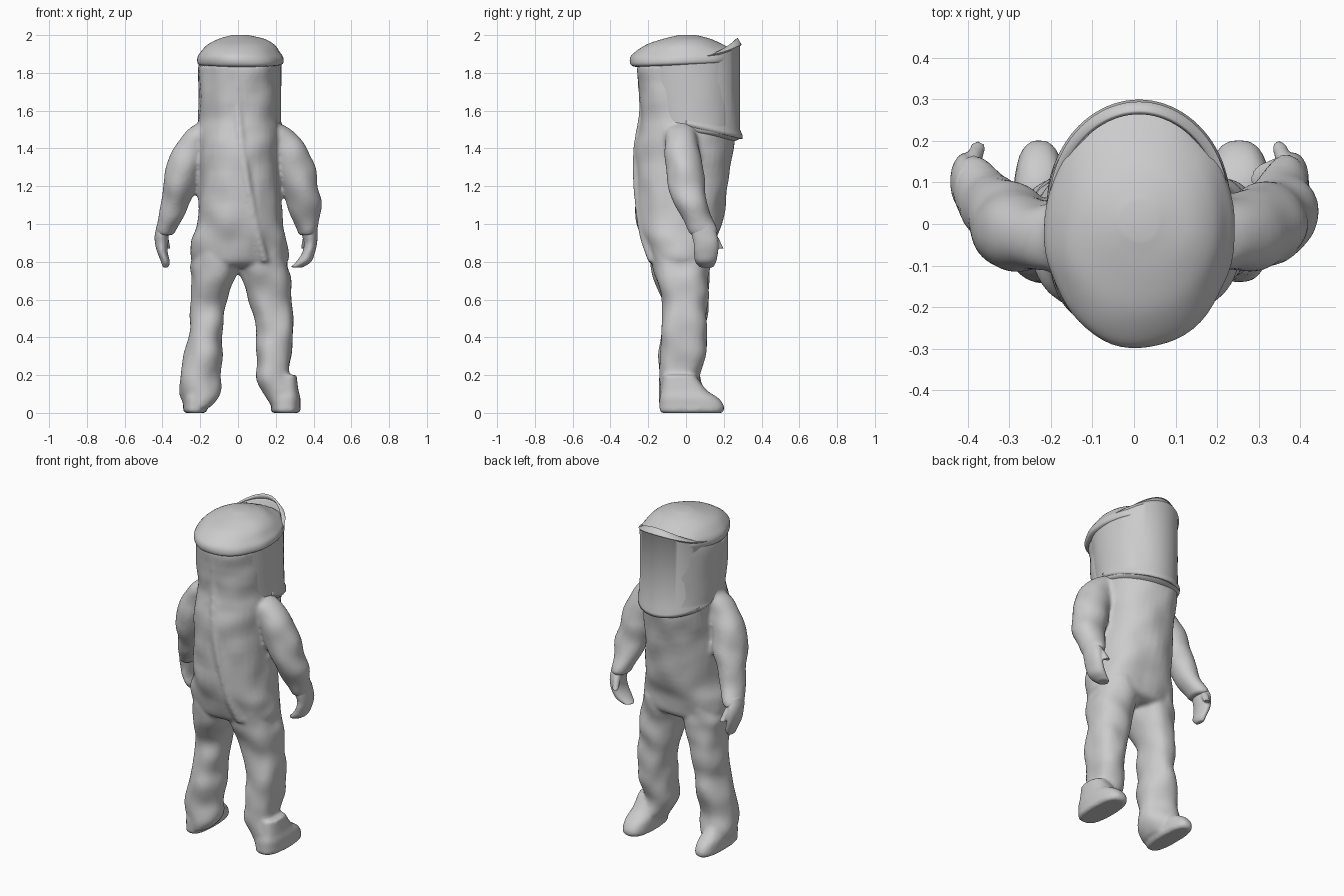
import bpy, bmesh, math
from mathutils import Vector, noise

cube = bpy.data.objects.get("Cube")
if cube:
    bpy.data.objects.remove(cube, do_unlink=True)

GREY = (0.6, 0.6, 0.6, 1)
material = bpy.data.materials.new("suit grey")
material.use_nodes = True
material.diffuse_color = GREY
material.node_tree.nodes["Principled BSDF"].inputs["Base Color"].default_value = GREY


def blend(before, start, end, after, t):
    """Hermite interpolation of one ring value."""
    slope_in, slope_out = (end - before) / 2, (after - start) / 2
    ease = t * t * (3 - 2 * t)
    rest = 1 - t
    return start + (end - start) * ease + slope_in * t * rest * rest - slope_out * t * t * rest


def signed_power(value, power):
    return math.copysign(abs(value) ** power, value)


def loft(bm, rings, fold=0.0, steps=5, sides=40, power=1.0):
    """Skin rings given as z, x min, x max, y min, y max and optional tilt."""
    rings = [tuple(ring) + (0,) * (6 - len(ring)) for ring in rings]
    padded = [rings[0]] + rings + [rings[-1]]
    dense = []
    for i in range(len(rings) - 1):
        for step in range(steps):
            dense.append([blend(*values, step / steps) for values in zip(*padded[i:i + 4])])
    dense.append(rings[-1])
    loops = []
    for z, x_min, x_max, y_min, y_max, tilt in dense:
        center = Vector(((x_min + x_max) / 2, (y_min + y_max) / 2, z))
        half_x, half_y = (x_max - x_min) / 2, (y_max - y_min) / 2
        loop = []
        for k in range(sides):
            angle = math.tau * k / sides
            outward = Vector((math.cos(angle), math.sin(angle), 0))
            dx, dy = signed_power(outward.x, power), signed_power(outward.y, power)
            point = center + Vector((half_x * dx, half_y * dy, tilt * half_y * dy))
            loop.append(bm.verts.new(point + outward * fold * noise.noise(point * 8)))
        loops.append(loop)
    for low, high in zip(loops, loops[1:]):
        for k in range(sides):
            n = (k + 1) % sides
            bm.faces.new((low[k], low[n], high[n], high[k]))
    bm.faces.new(loops[0])
    bm.faces.new(loops[-1])


def split_sides(rows):
    """Rows hold z, right outer, right inner, left inner, left outer, y min, y max."""
    right = [(z, -r_out, -r_in, back, front) for z, r_out, r_in, l_in, l_out, back, front in rows]
    left = [(z, l_in, l_out, back, front) for z, r_out, r_in, l_in, l_out, back, front in rows]
    return right, left


def finish(name, bm, angle=50):
    bmesh.ops.recalc_face_normals(bm, faces=bm.faces[:])
    mesh = bpy.data.meshes.new(name)
    bm.to_mesh(mesh)
    bm.free()
    mesh.materials.append(material)
    obj = bpy.data.objects.new(name, mesh)
    bpy.context.collection.objects.link(obj)
    bpy.ops.object.select_all(action="DESELECT")
    obj.select_set(True)
    bpy.context.view_layer.objects.active = obj
    bpy.ops.object.shade_smooth_by_angle(angle=math.radians(angle))
    return obj


def melt(obj, voxel, rounds):
    """Fuse overlapping volumes into one soft cloth surface."""
    remesh = obj.modifiers.new("fuse", "REMESH")
    remesh.mode = "VOXEL"
    remesh.voxel_size = voxel
    remesh.use_smooth_shade = True
    smooth = obj.modifiers.new("soften", "SMOOTH")
    smooth.factor = 0.5
    smooth.iterations = rounds


# Torso running up behind the hood
suit = bmesh.new()
loft(suit, [
    (.77, -.16, .17, -.14, .1), (.8, -.24, .26, -.19, .14), (.9, -.25, .26, -.23, .16),
    (1, -.22, .24, -.26, .19), (1.2, -.21, .22, -.27, .22), (1.4, -.21, .22, -.27, .25),
    (1.5, -.21, .22, -.25, .25), (1.6, -.2, .21, -.24, .2), (1.84, -.2, .21, -.26, .18)],
    fold=.014, power=.9)

# Trouser legs
for leg in split_sides([
        (.03, .28, .15, .17, .31, -.14, .06), (.1, .31, .1, .13, .31, -.14, .09),
        (.2, .31, .09, .1, .28, -.14, .07), (.32, .28, .09, .1, .28, -.14, .1),
        (.45, .26, .08, .09, .3, -.13, .11), (.6, .25, .06, .06, .29, -.13, .12),
        (.71, .25, .02, .02, .28, -.17, .12), (.78, .25, 0, 0, .26, -.18, .13),
        (.86, .22, .01, .01, .25, -.19, .13)]):
    loft(suit, leg, fold=.018, power=.9)

# Boots: a flat sole narrowing up from toe to ankle
for x_min, x_max in ((-.29, -.165), (.175, .33)):
    boot = []
    for z, inset, toe in ((0, .01, .19), (.01, 0, .2), (.04, 0, .2), (.08, 0, .17), (.12, .01, .11), (.2, .02, .05)):
        boot.append((z, x_min + inset, x_max - inset, inset - .14, toe))
    loft(suit, boot, steps=4, power=.75)

# Sleeves
for sleeve in split_sides([
        (.94, .43, .35, .33, .41, .03, .15), (.97, .44, .33, .32, .42, .01, .16),
        (1.05, .42, .28, .28, .43, -.03, .13), (1.13, .4, .25, .25, .44, -.07, .11),
        (1.22, .39, .21, .22, .42, -.1, .1), (1.32, .38, .18, .18, .4, -.11, .08),
        (1.42, .33, .14, .14, .35, -.11, .06), (1.5, .26, .12, .12, .28, -.1, .05),
        (1.54, .2, .14, .14, .21, -.04, .02)]):
    loft(suit, sleeve, fold=.014)

# Broad soft fold running diagonally down the torso
fold_rings = []
for z, x, y in ((.8, .14, -.2), (.95, .1, -.25), (1.2, .05, -.28), (1.4, .02, -.28), (1.6, 0, -.25), (1.8, 0, -.26)):
    fold_rings.append((z, x - .03, x + .03, y, y + .08))
loft(suit, fold_rings, sides=16)
melt(finish("suit", suit), .011, 5)

# Gloves: mitten and thumb fused
hands = split_sides([
    (1, .43, .35, .34, .42, .03, .14), (.95, .44, .37, .34, .42, .03, .16),
    (.9, .44, .37, .35, .42, .04, .17), (.85, .43, .37, .34, .41, .04, .17),
    (.8, .41, .36, .31, .39, .05, .16), (.77, .4, .37, .28, .34, .08, .14)])
for name, hand, x, bend in (("right_glove", hands[0], -.395, .02), ("left_glove", hands[1], .37, -.02)):
    glove = bmesh.new()
    loft(glove, hand, fold=.006, sides=28)
    thumb = []
    for t, back, front in ((0, .09, .14), (.4, .12, .17), (.8, .15, .19), (1, .17, .2)):
        middle = x + bend * t
        thumb.append((.97 - t / 10, middle - .018, middle + .018, back, front))
    loft(glove, thumb, sides=20)
    melt(finish(name, glove), .006, 3)

# Hood drum with a hem sloping toward the visor side, open into the suit behind
hood = bmesh.new()
loft(hood, [
    (1.47, -.17, .18, -.18, .24, -.17), (1.49, -.2, .22, -.2, .28, -.17),
    (1.51, -.21, .23, -.2, .29, -.17), (1.55, -.21, .23, -.21, .277, -.15),
    (1.8, -.21, .23, -.25, .277, .03), (1.88, -.2, .23, -.25, .27, .03)], fold=.005, sides=64)
finish("hood", hood)

# Cap with a drooping brim and a shallow dome
cap = bmesh.new()
loft(cap, [
    (1.84, -.19, .21, -.25, .25, .04), (1.85, -.21, .24, -.29, .27, .04),
    (1.88, -.215, .24, -.3, .28, .03), (1.91, -.2, .22, -.28, .27, .02),
    (1.95, -.16, .19, -.21, .2), (1.98, -.1, .14, -.12, .13), (2, -.03, .06, -.04, .05)],
    fold=.008, sides=64)
finish("cap", cap)

# Curved visor with a flared foot and an upright lip; its ends sink into the hood
visor = bmesh.new()
columns = []
COUNT = 48
for k in range(COUNT + 1):
    angle = math.pi * k / COUNT
    bulge = math.sin(angle)
    sink = .02 * (1 - bulge) ** 2
    low, high = 1.52 - .07 * bulge, 1.87 + .07 * bulge ** 2
    profile = [(low, .014), (low + .02, .015), (low + .05, .002), (high, .002),
               (high + .01, .01), (high + .01 + .035 * bulge ** 3, -.01)]
    columns.append([visor.verts.new((.012 + (.222 + flare - sink) * math.cos(angle), (.284 + flare) * bulge, z))
                    for z, flare in profile])
for left, right in zip(columns, columns[1:]):
    for i in range(len(left) - 1):
        visor.faces.new((left[i], right[i], right[i + 1], left[i + 1]))
panel = finish("visor", visor, 40)
shell = panel.modifiers.new("thickness", "SOLIDIFY")
shell.thickness = .012
shell.offset = -1
